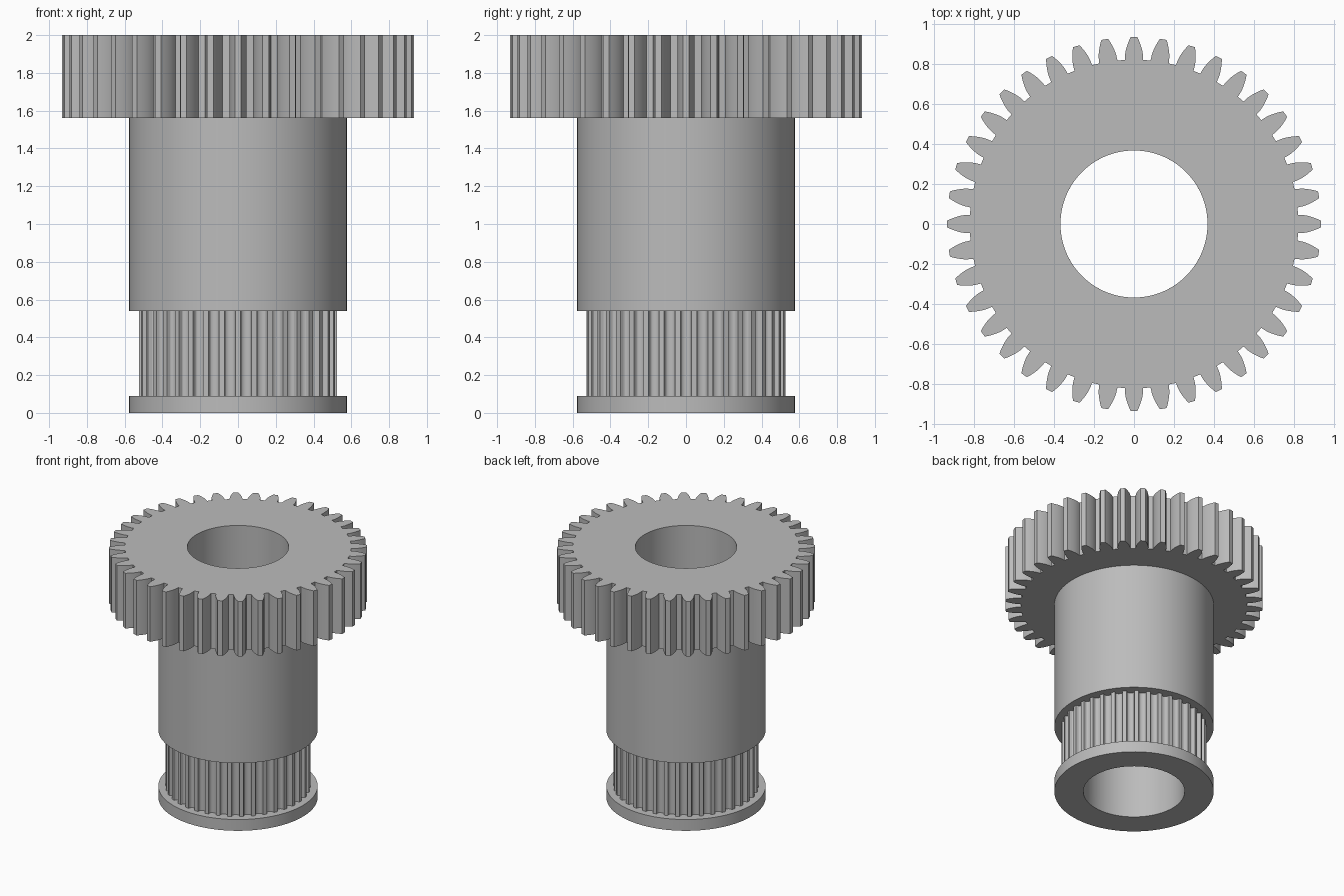
import bpy, bmesh
from math import pi, tan, acos, cos, sin, sqrt, atan2, radians

cube = bpy.data.objects.get("Cube")
if cube:
    bpy.data.objects.remove(cube, do_unlink=True)

grey = bpy.data.materials.new("plain grey")
grey.use_nodes = True
colour = (0.5, 0.5, 0.5, 1)
grey.diffuse_color = colour
grey.node_tree.nodes["Principled BSDF"].inputs["Base Color"].default_value = colour

BORE = 0.367


def ring(name, outline, z0, z1):
    """Extrude a polar outline [(radius, angle)] with the round bore through it."""
    bm = bmesh.new()
    loops = []
    for z, bore in ((z0, True), (z0, False), (z1, False), (z1, True)):
        loops.append([bm.verts.new(((BORE if bore else r) * cos(a),
                                    (BORE if bore else r) * sin(a), z))
                      for r, a in outline])
    n = len(outline)
    for k in range(4):
        low, high = loops[k], loops[(k + 1) % 4]
        for i in range(n):
            j = (i + 1) % n
            bm.faces.new((low[i], low[j], high[j], high[i]))
    bmesh.ops.recalc_face_normals(bm, faces=bm.faces)
    mesh = bpy.data.meshes.new(name)
    bm.to_mesh(mesh)
    bm.free()
    obj = bpy.data.objects.new(name, mesh)
    bpy.context.collection.objects.link(obj)
    mesh.materials.append(grey)
    bpy.ops.object.select_all(action='DESELECT')
    obj.select_set(True)
    bpy.context.view_layer.objects.active = obj
    bpy.ops.object.shade_smooth_by_angle(angle=radians(20))
    return obj


def circle(radius, count=120):
    return [(radius, 2 * pi * i / count) for i in range(count)]


def repeat(half, count, phase):
    """Mirror half a tooth about its centre line and repeat it round the axis."""
    tooth = [(r, -a) for r, a in half] + [(r, a) for r, a in reversed(half)]
    return [(r, a + phase + 2 * pi * k / count)
            for k in range(count) for r, a in tooth]


def involute_half(count, pitch, tip, root, steps=6):
    """Half a spur tooth, from the root up to the tip."""
    base = pitch * cos(radians(20))

    def inv(r):
        a = acos(min(1, base / r))
        return tan(a) - a
    centre = pi / (2 * count) + inv(pitch)
    half = [(root, centre + 0.002)]
    for i in range(steps + 1):
        r = base + (tip - base) * i / steps
        half.append((r, centre - inv(r)))
    return half


def belt_half(count, outer, depth, width, steps=6):
    """Half a land of the belt pulley, from the groove bottom up to the land."""
    half = []
    for i in range(steps):
        t = (i + 0.5) / steps * pi / 2
        x, y = width * sin(t), outer - depth * sqrt(cos(t))
        half.append((sqrt(x * x + y * y), pi / count - atan2(x, y)))
    half.append((outer, pi / count - width * 1.08 / outer))
    return half


# Bottom flange, toothed belt track, plain barrel and spur gear
ring("bottom_flange", circle(0.577), 0, 0.09)
ring("belt_track", repeat(belt_half(38, 0.526, 0.033, 0.027), 38, -pi / 2), 0.09, 0.54)
ring("barrel", circle(0.577), 0.54, 1.56)
ring("spur_gear", repeat(involute_half(40, 0.889, 0.933, 0.82), 40, 0), 1.56, 2)
